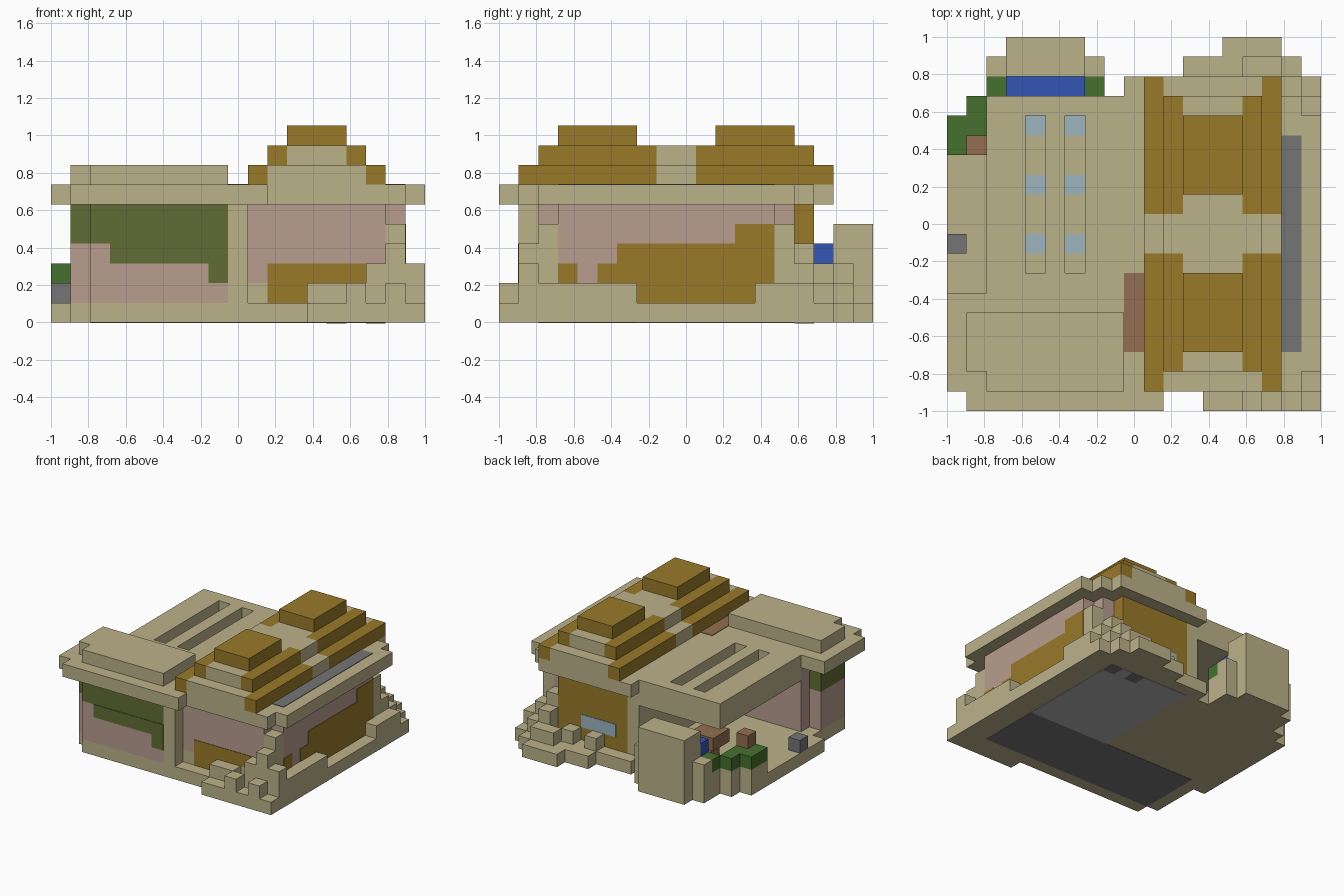
import bpy
import bmesh

UNIT = 2 / 19      # edge of one building block
HALF = 9.5         # blocks from the corner to the middle
SKIN = 0.04        # thickness of painted panels, in blocks

if "Cube" in bpy.data.objects:
    bpy.data.objects.remove(bpy.data.objects["Cube"], do_unlink=True)


def material(name, red, green, blue):
    mat = bpy.data.materials.new(name)
    mat.use_nodes = True
    colour = (red, green, blue, 1)
    mat.diffuse_color = colour
    mat.node_tree.nodes["Principled BSDF"].inputs["Base Color"].default_value = colour
    return mat


SAND = material("sandstone", .50, .445, .255)
GOLD = material("golden brown", .32, .195, .023)
PINK = material("dusty pink", .48, .337, .275)
OLIVE = material("olive", .117, .15, .034)
LEAF = material("leaf green", .061, .162, .027)
GREY = material("grey", .178, .178, .178)
WOOD = material("wood brown", .288, .156, .08)
WATER = material("water blue", .034, .089, .456)
GLASS = material("pale blue glass", .337, .462, .515)
PALE = material("light grey", .456, .456, .456)


def part(name, mat, *boxes):
    """One object made of boxes, each given as x, y and z ranges in blocks."""
    bm = bmesh.new()
    for x0, x1, y0, y1, z0, z1 in boxes:
        made = bmesh.ops.create_cube(bm, size=1)
        for v in made["verts"]:
            v.co.x = ((x1 if v.co.x > 0 else x0) - HALF) * UNIT
            v.co.y = ((y1 if v.co.y > 0 else y0) - HALF) * UNIT
            v.co.z = (z1 if v.co.z > 0 else z0) * UNIT
    mesh = bpy.data.meshes.new(name)
    bm.to_mesh(mesh)
    bm.free()
    mesh.materials.append(mat)
    obj = bpy.data.objects.new(name, mesh)
    bpy.context.collection.objects.link(obj)
    return obj


def front_panel(x0, x1, z0, z1, y):
    return (x0, x1, y - SKIN, y, z0, z1)


def back_panel(x0, x1, z0, z1, y):
    return (x0, x1, y, y + SKIN, z0, z1)


def side_panel(y0, y1, z0, z1, x):
    return (x, x + SKIN, y0, y1, z0, z1)


def top_panel(x0, x1, y0, y1, z):
    return (x0, x1, y0, y1, z, z + SKIN)


def under_panel(x0, x1, y0, y1):
    return (x0, x1, y0, y1, -SKIN / 2, SKIN)


# Ground slab with its stepped outline
part("ground", SAND,
     (2, 19, 1, 2, 0, 1), (1, 19, 2, 6, 0, 1), (0, 19, 6, 15, 0, 1),
     (1, 19, 15, 16, 0, 1), (9, 19, 16, 17, 0, 1), (13, 19, 0, 1, 0, 1),
     (12, 18, 17, 18, 0, 1), (14, 17, 18, 19, 0, 1))
part("hall_floor_underside", GREY, under_panel(2, 17, 2, 7))
part("room_floor_underside", PALE, under_panel(10, 17, 7, 16))
part("floor_spots", GREY, *[(x, x + 1, 15, 16, -SKIN, 0) for x in (14, 16)])

# Front room on the viewer's left
part("front_room_lower_wall", PINK,
     (2, 9, 1, 6, 1, 4), (1, 2, 2, 5, 1, 4), (2, 9, 5, 6, 4, 6))
part("front_room_upper_wall", OLIVE, (2, 9, 1, 5, 4, 6), (1, 2, 2, 5, 4, 6))
part("front_room_olive_drips", OLIVE,
     front_panel(3, 9, 3, 4, 1), front_panel(8, 9, 2, 3, 1))
part("dividing_wall", SAND, (9, 10, 1, 16, 0, 6))

# Domed room on the viewer's right
part("domed_room_base", SAND, (10, 17, 2, 15, 1, 2), (17, 18, 3, 14, 1, 2))
part("domed_room_walls", PINK, (10, 17, 2, 15, 2, 6), (17, 18, 3, 14, 2, 6))
part("domed_room_back_wall", GOLD, (10, 16, 15, 16, 1, 6))
part("back_window", GLASS, back_panel(11, 14, 2, 3, 16))
part("front_wall_patch", GOLD,
     front_panel(11, 16, 2, 3, 2), front_panel(11, 13, 1, 2, 2))
part("side_wall_patch", GOLD,
     side_panel(7, 13, 1, 2, 18), side_panel(5, 14, 2, 3, 18),
     side_panel(6, 14, 3, 4, 18), side_panel(12, 14, 4, 5, 18),
     side_panel(3, 4, 2, 3, 18))

# Flat roof, with two sunk skylight slots over the porch
part("roof", SAND,
     (1, 11, 0, 1, 6, 7), (0, 18, 1, 2, 6, 7), (0, 19, 2, 6, 6, 7),
     (9, 19, 6, 15, 6, 7), (2, 9, 6, 7, 6, 7), (2, 18, 15, 16, 6, 7),
     (9, 17, 16, 17, 6, 7),
     (2, 4, 7, 15, 6, 7), (5, 6, 7, 15, 6, 7), (7, 9, 7, 15, 6, 7))
part("porch_ceiling", SAND, (2, 9, 6, 16, 5, 6))
part("skylights", GLASS,
     *[top_panel(x, x + 1, y, y + 1, 6) for x in (4, 6) for y in (8, 11, 14)])
part("raised_roof", SAND, (2, 9, 1, 5, 7, 8), (1, 2, 2, 5, 7, 8))
part("roof_wood_strip", WOOD, top_panel(9, 10, 3, 7, 7))
part("roof_grey_strip", GREY, top_panel(17, 18, 3, 14, 7))

# Stepped vault: sandstone core, golden beams and two caps
part("vault_core", SAND,
     (11, 16, 1, 17, 7, 8), (12, 15, 2, 16, 8, 9),
     (10, 17, 8, 10, 7, 8), (11, 16, 8, 10, 8, 9))
beams = []
for step in (0, 1):
    for x in (10 + step, 16 - step):
        for y0, y1 in ((1 + step, 8), (10, 17 - step)):
            beams.append((x, x + 1, y0, y1, 7 + step, 8 + step))
part("vault_beams", GOLD, *beams)
part("vault_caps", GOLD, *[(12, 15, y, y + 4, 9, 10) for y in (3, 11)])

# Rock piles around the domed room
part("front_rocks", SAND,
     (13, 15, 1, 2, 1, 2), (16, 17, 1, 2, 1, 3), (17, 18, 0, 1, 1, 2),
     (17, 18, 1, 2, 1, 4), (17, 18, 2, 3, 1, 5), (18, 19, 1, 2, 1, 3),
     (18, 19, 2, 7, 1, 2), (15, 16, 0, 1, 1, 2))
part("back_rocks", SAND,
     (18, 19, 13, 16, 1, 2), (17, 18, 14, 15, 1, 5), (16, 17, 15, 16, 1, 4),
     (17, 18, 15, 16, 1, 3), (16, 17, 16, 17, 1, 3), (14, 15, 16, 17, 1, 2),
     (12, 13, 16, 17, 1, 2), (17, 18, 16, 17, 1, 2), (15, 17, 17, 18, 1, 2))

# Fountain and planters behind the porch
part("fountain_tower", SAND, (3, 7, 17, 19, 0, 5))
part("planter_walls", SAND,
     (2, 3, 17, 18, 0, 3), (7, 8, 17, 18, 0, 3), (3, 7, 16, 17, 0, 3),
     (2, 3, 16, 17, 0, 2), (7, 8, 16, 17, 0, 2),
     (1, 2, 14, 16, 0, 2), (0, 1, 13, 15, 0, 2))
part("fountain_water", WATER, (3, 7, 16, 17, 3, 4))
part("planter_shrubs", LEAF,
     (2, 3, 16, 17, 2, 3), (7, 8, 16, 17, 2, 3),
     (1, 2, 14, 16, 2, 3), (0, 1, 13, 15, 2, 3))

# Porch furniture
part("porch_seat", WOOD, (1, 2, 13, 14, 1, 4), (2, 3, 13, 14, 1, 2))
part("porch_table", WOOD, (4, 6, 12, 14, 2, 3), (4.5, 5.5, 12.5, 13.5, 1, 2))
part("grey_block", GREY, (0, 1, 8, 9, 1, 2))
